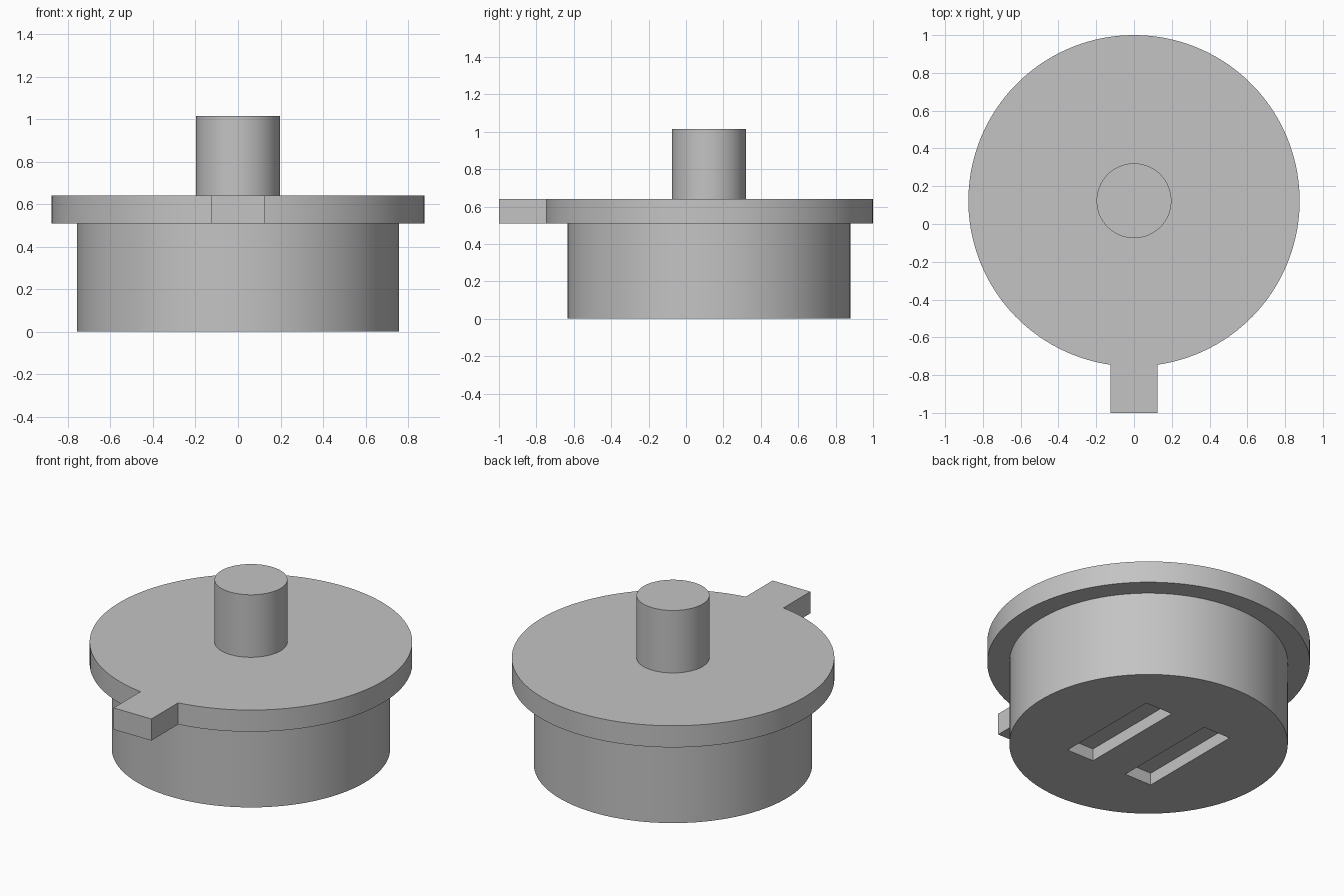
import bpy, bmesh, math

if "Cube" in bpy.data.objects:
    bpy.data.objects.remove(bpy.data.objects["Cube"])

AXIS_Y = 0.123          # the round parts sit behind the centre because of the tab
SIDES = 128
RIM_R, TAB_HALF = 0.877, 0.125

grey = bpy.data.materials.new("plain grey")
grey.use_nodes = True
colour = (0.55, 0.55, 0.55, 1)
grey.diffuse_color = colour
grey.node_tree.nodes["Principled BSDF"].inputs["Base Color"].default_value = colour


def prism(name, outline, z0, z1):
    """Extrude a flat outline (counter-clockwise) from z0 up to z1."""
    bm = bmesh.new()
    base = bm.faces.new([bm.verts.new((x, y, z0)) for x, y in outline])
    top = bmesh.ops.extrude_face_region(bm, geom=[base])["geom"]
    verts = [v for v in top if isinstance(v, bmesh.types.BMVert)]
    bmesh.ops.translate(bm, vec=(0, 0, z1 - z0), verts=verts)
    bmesh.ops.recalc_face_normals(bm, faces=bm.faces)
    mesh = bpy.data.meshes.new(name)
    bm.to_mesh(mesh)
    bm.free()
    mesh.materials.append(grey)
    obj = bpy.data.objects.new(name, mesh)
    bpy.context.collection.objects.link(obj)
    return obj


def arc(radius, start=0.0, sweep=2 * math.pi, closed=True):
    count = SIDES if closed else SIDES + 1
    return [(radius * math.cos(start + sweep * i / SIDES),
             AXIS_Y + radius * math.sin(start + sweep * i / SIDES))
            for i in range(count)]


def activate(obj):
    bpy.ops.object.select_all(action="DESELECT")
    obj.select_set(True)
    bpy.context.view_layer.objects.active = obj


# Drum-shaped body
body = prism("body", arc(0.757), 0, 0.51)

# Two parallel slots sunk into the underside
for side in (-1, 1):
    x, w, h = side * 0.205, 0.09, 0.333
    slot = prism("slot_cutter",
                 [(x - w, AXIS_Y - h), (x + w, AXIS_Y - h),
                  (x + w, AXIS_Y + h), (x - w, AXIS_Y + h)], -0.1, 0.073)
    slot.hide_render = True
    cut = body.modifiers.new("slot", "BOOLEAN")
    cut.operation, cut.solver, cut.object = "DIFFERENCE", "EXACT", slot
    activate(body)
    bpy.ops.object.modifier_apply(modifier=cut.name)
    bpy.data.objects.remove(slot)

# Rim with the square tab in one outline
gap = math.asin(TAB_HALF / RIM_R)
rim = prism("rim_with_tab",
            arc(RIM_R, -math.pi / 2 + gap, 2 * (math.pi - gap), closed=False)
            + [(-TAB_HALF, -1), (TAB_HALF, -1)], 0.51, 0.64)

# Central peg
peg = prism("peg", arc(0.198), 0.64, 1.015)

for part in (body, rim, peg):
    activate(part)
    bpy.ops.object.shade_smooth_by_angle(angle=math.radians(30))
